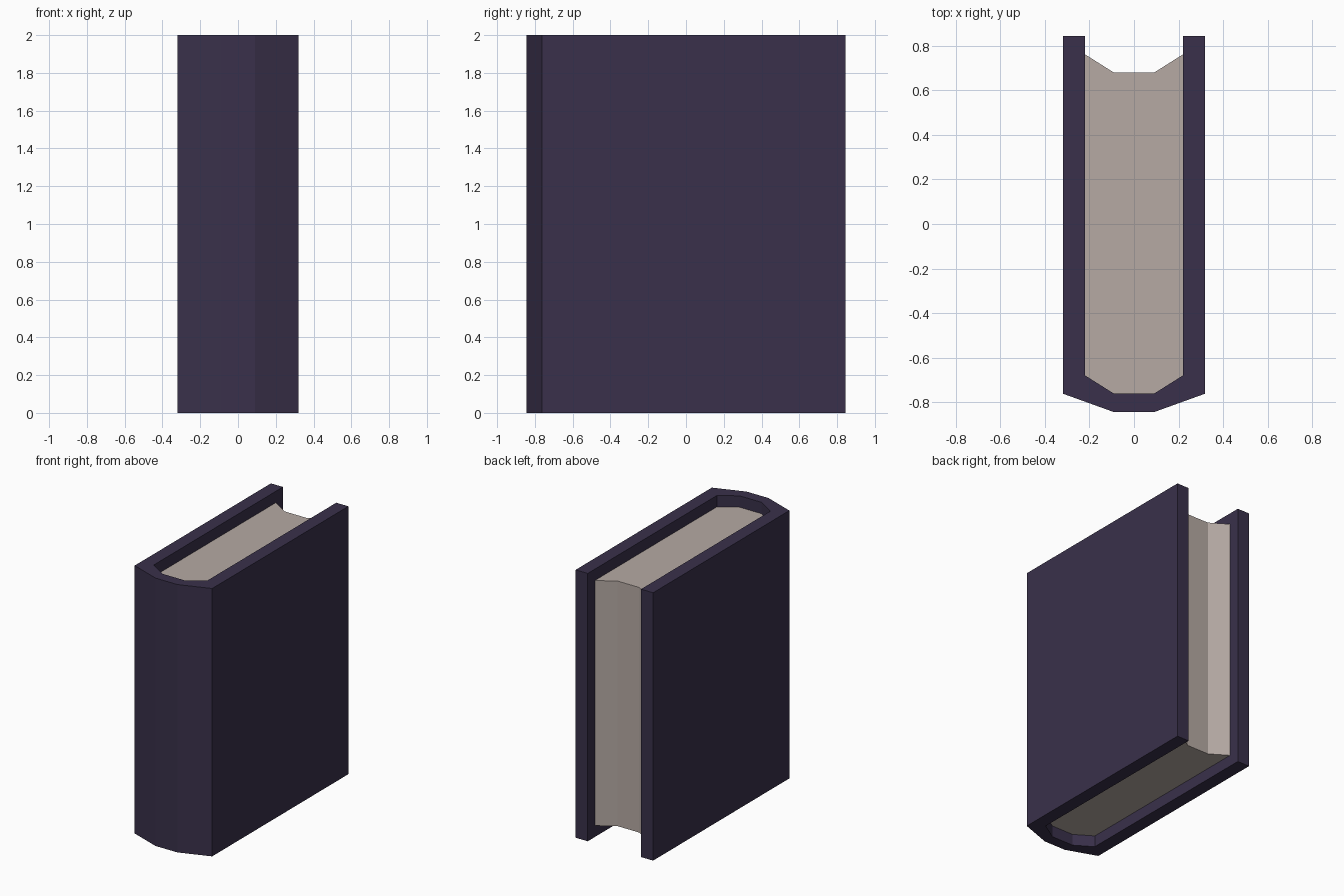
import bpy, bmesh

if "Cube" in bpy.data.objects:
    bpy.data.objects.remove(bpy.data.objects["Cube"])


def material(name, color):
    m = bpy.data.materials.new(name)
    m.diffuse_color = (*color, 1)
    m.use_nodes = True
    m.node_tree.nodes["Principled BSDF"].inputs["Base Color"].default_value = m.diffuse_color
    return m


def prism(name, half, z0, z1, mat):
    """Extrude a profile, given as its right half (x > 0), mirrored across x."""
    outline = half + [(-x, y) for x, y in reversed(half)]
    bm = bmesh.new()
    base = bm.faces.new([bm.verts.new((x, y, z0)) for x, y in outline])
    ext = bmesh.ops.extrude_face_region(bm, geom=[base], use_keep_orig=True)
    top = [v for v in ext["geom"] if isinstance(v, bmesh.types.BMVert)]
    bmesh.ops.translate(bm, verts=top, vec=(0, 0, z1 - z0))
    bmesh.ops.recalc_face_normals(bm, faces=bm.faces)
    me = bpy.data.meshes.new(name)
    bm.to_mesh(me)
    bm.free()
    me.materials.append(mat)
    ob = bpy.data.objects.new(name, me)
    bpy.context.collection.objects.link(ob)
    return ob


cover_mat = material("dark purple cover", (0.041, 0.030, 0.069))
paper_mat = material("aged paper", (0.468, 0.402, 0.371))

# Cover: U-shaped boards with a faceted rounded spine at the front
prism("book_cover",
      [(0.09, -0.845), (0.32, -0.762), (0.32, 0.845),
       (0.22, 0.845), (0.22, -0.68), (0.09, -0.762)],
      0, 2, cover_mat)

# Pages: block set in from the cover, with a hollow fore edge at the back
prism("page_block",
      [(0.09, -0.762), (0.22, -0.68), (0.22, 0.762), (0.09, 0.68)],
      0.085, 1.915, paper_mat)
